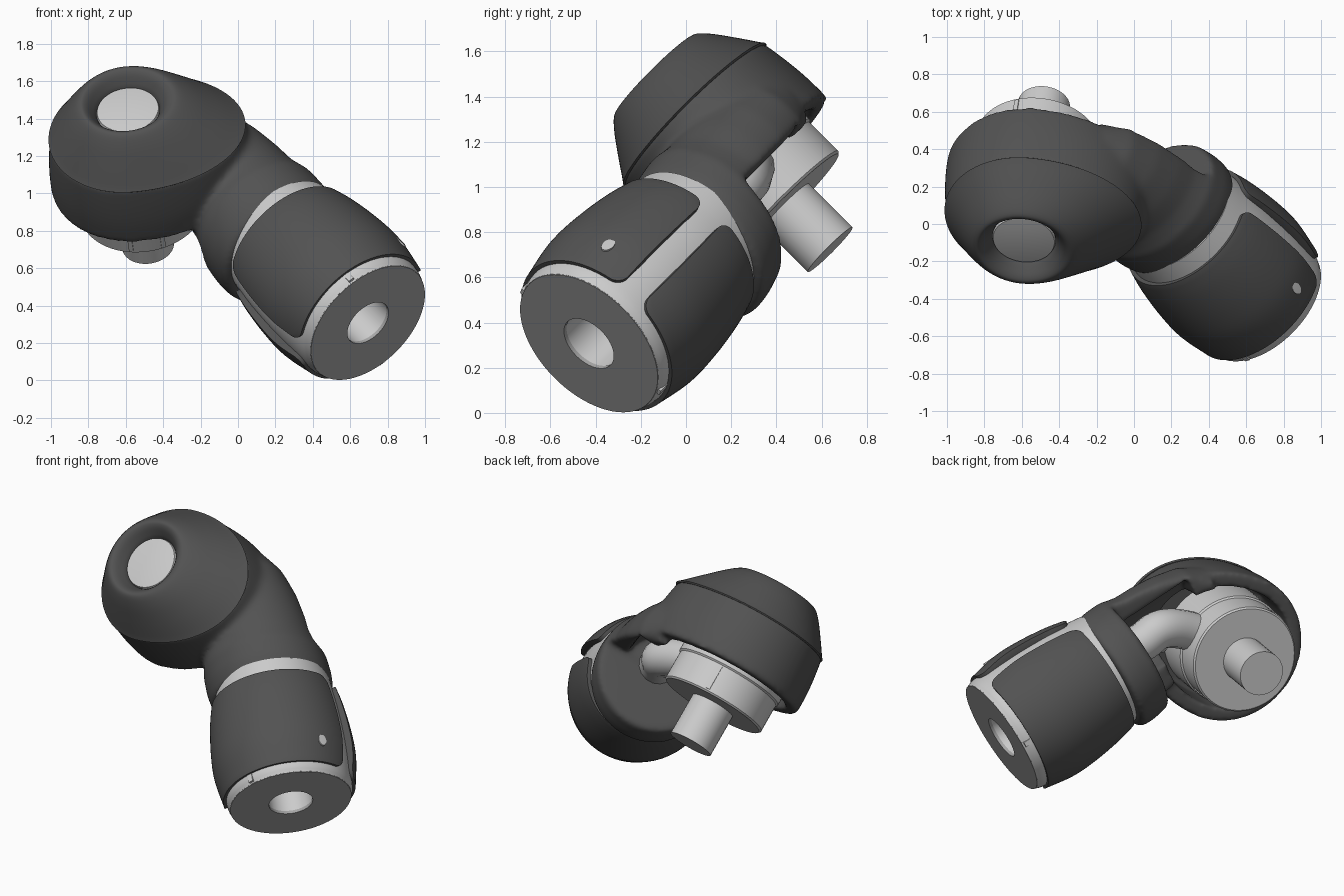
import bpy, bmesh, math
from mathutils import Vector, Matrix

if "Cube" in bpy.data.objects:
    bpy.data.objects.remove(bpy.data.objects["Cube"])


def material(name, v):
    m = bpy.data.materials.new(name)
    m.diffuse_color = (v, v, v, 1)
    m.use_nodes = True
    m.node_tree.nodes["Principled BSDF"].inputs["Base Color"].default_value = m.diffuse_color
    return m


DARK, MID = material("dark_shell", 0.085), material("mid_face", 0.38)


def frame(origin, z, x):
    z = Vector(z).normalized()
    x = Vector(x)
    x = (x - z * x.dot(z)).normalized()
    m = Matrix((x, z.cross(x), z)).transposed().to_4x4()
    m.translation = Vector(origin)
    return m


B = Vector((0.105, 0.70, -0.70)).normalized()      # head / shaft axis
A = Vector((-1, 1, 1)).normalized()                # sleeve axis, inward
HEAD = frame((-0.59, -0.09, 1.45), B, (1, 0, 0))
SLEEVE = frame((0.695, -0.43, 0.307), A, B.cross(A))


def spline(pts, n=5):
    """Catmull-Rom smoothing of a short profile."""
    v = [Vector(p) for p in pts]
    v = [2 * v[0] - v[1]] + v + [2 * v[-1] - v[-2]]
    out = []
    for a, b, c, d in zip(v, v[1:], v[2:], v[3:]):
        for i in range(n):
            t = i / n
            out.append(0.5 * (2 * b + (c - a) * t + (2 * a - 5 * b + 4 * c - d) * t * t
                              + (3 * b - a - 3 * c + d) * t ** 3))
    return [tuple(p) for p in out] + [tuple(pts[-1])]


def make(name, bm, mat=None, recalc=True):
    if recalc:
        bmesh.ops.remove_doubles(bm, verts=bm.verts, dist=1e-5)
        bmesh.ops.recalc_face_normals(bm, faces=bm.faces)
    me = bpy.data.meshes.new(name)
    bm.to_mesh(me)
    bm.free()
    ob = bpy.data.objects.new(name, me)
    bpy.context.collection.objects.link(ob)
    if mat:
        me.materials.append(mat)
    return ob


def lathe_into(bm, prof, m, seg=72, closed=False, warp=lambda p: p):
    """Revolve (radius, height, stretch toward +x) points."""
    rings = []
    for p in prof:
        r, z, k = max(p[0], 0), p[1], (p[2] if len(p) > 2 else 0)
        ring = []
        for i in range(seg):
            a = 2 * math.pi * i / seg
            c = math.cos(a)
            co = Vector((r * c * (1 + k * (c > 0)), r * math.sin(a), z))
            ring.append(bm.verts.new(m @ warp(co)))
        rings.append(ring)
    pairs = list(zip(rings, rings[1:])) + ([(rings[-1], rings[0])] if closed else [])
    for p, q in pairs:
        for i in range(seg):
            j = (i + 1) % seg
            bm.faces.new((p[i], p[j], q[j], q[i]))


def lathe(name, prof, m, mat=None, seg=72, closed=False):
    bm = bmesh.new()
    lathe_into(bm, prof, m, seg, closed)
    return make(name, bm, mat)


def box(name, lo, hi, m, mat=None):
    bm = bmesh.new()
    bmesh.ops.create_cube(bm, size=1)
    for v in bm.verts:
        v.co = m @ Vector([l + (c + 0.5) * (h - l) for c, l, h in zip(v.co, lo, hi)])
    return make(name, bm, mat)


def finish(ob, angle=35):
    bpy.ops.object.select_all(action='DESELECT')
    ob.select_set(True)
    bpy.context.view_layer.objects.active = ob
    bpy.ops.object.convert(target='MESH')
    bpy.ops.object.shade_smooth_by_angle(angle=math.radians(angle))


parts = []

# Domed cap with dished centre, and the lens in it
cap = [(0, 0.02, 0)] + spline([(0.17, 0.02, 0), (0.185, -0.01, 0), (0.22, -0.055, 0.02),
      (0.255, -0.064, 0.07), (0.305, -0.015, 0.17), (0.37, 0.075, 0.28),
      (0.434, 0.17, 0.37)]) + [(0.445, 0.184, 0.38), (0.438, 0.192, 0.38), (0, 0.192, 0)]
parts.append(lathe("dome_cap", cap, HEAD, DARK, 96))
parts.append(lathe("dome_lens", [(0, -0.006), (0.1, -0.003), (0.165, 0.005), (0.172, 0.03), (0, 0.03)], HEAD))


# Elbow shell: egg-shaped head body fused with a leaning neck and collar
def lean(p):
    y = p.y - 0.2 * (p.z - 0.97)
    return Vector((p.x - 0.025, min(y, 0.0) if p.z > 0.985 else y, p.z))


bm = bmesh.new()
body = [(0, 0.17, 0)] + spline([(0.436, 0.17, 0.37), (0.455, 0.3, 0.37), (0.466, 0.42, 0.36),
                                (0.468, 0.55, 0.3)]) + [(0, 0.55, 0)]
lathe_into(bm, body, HEAD)
neck = [(0, 0.755), (0.35, 0.755), (0.376, 0.775), (0.385, 0.86), (0.378, 0.98), (0.37, 0.99),
        (0.343, 1.08), (0.33, 1.2), (0.302, 1.35), (0.25, 1.52), (0.17, 1.64), (0, 1.64)]
lathe_into(bm, neck, SLEEVE, warp=lean)
shell = make("elbow_shell", bm, DARK)
cutters = [
    lathe("pocket_cutter", [(0, 0.3, 0), (0.37, 0.3, 0.3), (0.385, 0.65, 0.3), (0, 0.65, 0)], HEAD),
    lathe("channel_cutter", [(0, 1.0), (0.2, 1.0), (0.2, 1.5), (0, 1.5)], SLEEVE)]


def remesh(size):
    md = shell.modifiers.new("fuse", 'REMESH')
    md.mode, md.voxel_size = 'VOXEL', size


remesh(0.016)
for c in cutters:
    c.hide_render = True
    md = shell.modifiers.new("cut", 'BOOLEAN')
    md.operation, md.object = 'DIFFERENCE', c
remesh(0.013)
md = shell.modifiers.new("soften", 'SMOOTH')
md.factor, md.iterations = 0.5, 20
finish(shell, 80)
for c in cutters:
    bpy.data.objects.remove(c)

# Hub drum and output shaft
parts.append(lathe("hub_drum", [(0, 0.3), (0.345, 0.3), (0.345, 0.56), (0.335, 0.57), (0.335, 0.75),
                                (0.325, 0.76), (0, 0.76)], HEAD))
parts.append(lathe("output_shaft", [(0, 0.7), (0.14, 0.7), (0.14, 1.035), (0, 1.035)], HEAD, None, 32))
for i, a in enumerate((70, 100, 250)):
    parts.append(box(f"hub_rib_{i}", (0.325, -0.012, 0.58), (0.34, 0.012, 0.74),
                     HEAD @ Matrix.Rotation(math.radians(a), 4, 'Z')))

# Bent pipe joining the sleeve to the hub
cu = bpy.data.curves.new("connecting_pipe", 'CURVE')
cu.dimensions, cu.bevel_depth, cu.bevel_resolution, cu.use_fill_caps = '3D', 0.12, 6, True
path = spline([tuple(SLEEVE @ Vector((0, -0.03, t))) for t in (0.9, 1.08, 1.22)]
              + [tuple(HEAD @ Vector((0.3, 0.0, 0.55))), tuple(HEAD @ Vector((0, 0, 0.55)))], 6)
sp = cu.splines.new('POLY')
sp.points.add(len(path) - 1)
for p, co in zip(sp.points, path):
    p.co = (*co, 1)
pipe = bpy.data.objects.new("connecting_pipe", cu)
bpy.context.collection.objects.link(pipe)
parts.append(pipe)
parts.append(lathe("pipe_bolt", [(0, 0.4), (0.035, 0.4), (0.035, 0.56), (0.015, 0.575), (0, 0.56)],
                   HEAD @ Matrix.Translation((0.44, 0.16, 0)), None, 16))

# Sleeve core with bored end face
core = spline([(0.374, 0.004), (0.39, 0.07), (0.398, 0.3), (0.386, 0.55), (0.364, 0.72), (0.35, 0.82)])
parts.append(lathe("sleeve_core", [(0.3, 0.01)] + core + [(0.3, 0.82)], SLEEVE, None, 72, True))
parts.append(lathe("end_face", [(0.135, 0), (0.373, 0), (0.373, 0.02), (0.135, 0.02)], SLEEVE, MID, 72, True))
parts.append(lathe("end_bore", [(0.138, 0.002), (0.138, 0.5), (0, 0.5)], SLEEVE, None, 24))
for i, a in enumerate((-100, 80)):
    parts.append(box(f"index_mark_{i}", (0.36, -0.016, 0.012), (0.391, 0.016, 0.075),
                     SLEEVE @ Matrix.Rotation(math.radians(a), 4, 'Z')))

# Two rounded-corner grip panels
PR = spline([(0.06, 0.408), (0.25, 0.438), (0.42, 0.434), (0.6, 0.412), (0.72, 0.386)], 6)


def grip_radius(t):
    for (t0, r0), (t1, r1) in zip(PR, PR[1:]):
        if t <= t1:
            return r0 + (r1 - r0) * (t - t0) / (t1 - t0)
    return PR[-1][1]


def grip(name, centre, half):
    bm = bmesh.new()
    centre, half = math.radians(centre), math.radians(half)
    rc, n, rows = 0.06, 56, 18
    cols = []
    for i in range(n + 1):
        ang = -half * math.cos(math.pi * i / n)
        dist = (half - abs(ang)) * 0.42
        d = rc - math.sqrt(rc * rc - (rc - dist) ** 2) if dist < rc else 0
        col = []
        for j in range(rows + 1):
            t = 0.06 + d + (0.66 - 2 * d) * j / rows
            r, a = grip_radius(t), centre + ang
            col.append(bm.verts.new(SLEEVE @ Vector((r * math.cos(a), r * math.sin(a), t))))
        cols.append(col)
    for p, q in zip(cols, cols[1:]):
        for j in range(rows):
            bm.faces.new((p[j], q[j], q[j + 1], p[j + 1]))
    ob = make(name, bm, DARK, False)
    md = ob.modifiers.new("thick", 'SOLIDIFY')
    md.thickness, md.offset = 0.05, -1
    md = ob.modifiers.new("round", 'BEVEL')
    md.width, md.segments, md.limit_method, md.angle_limit = 0.014, 3, 'ANGLE', math.radians(50)
    return ob


parts.append(grip("front_grip", -88, 81))
parts.append(grip("back_grip", 90, 79))

# Small inset stud on the front grip
spot = SLEEVE.inverted() @ Vector((0.86, -0.34, 0.74))
stud = (SLEEVE @ Matrix.Rotation(math.atan2(spot.y, spot.x), 4, 'Z')
        @ Matrix.Translation((0.4, 0, 0.2)) @ Matrix.Rotation(math.pi / 2, 4, 'Y')
        @ Matrix.Diagonal((1, 0.7, 1, 1)))
parts.append(lathe("grip_stud", [(0, 0), (0.038, 0), (0.038, 0.036), (0, 0.037)], stud, None, 24))

for ob in parts:
    finish(ob)
